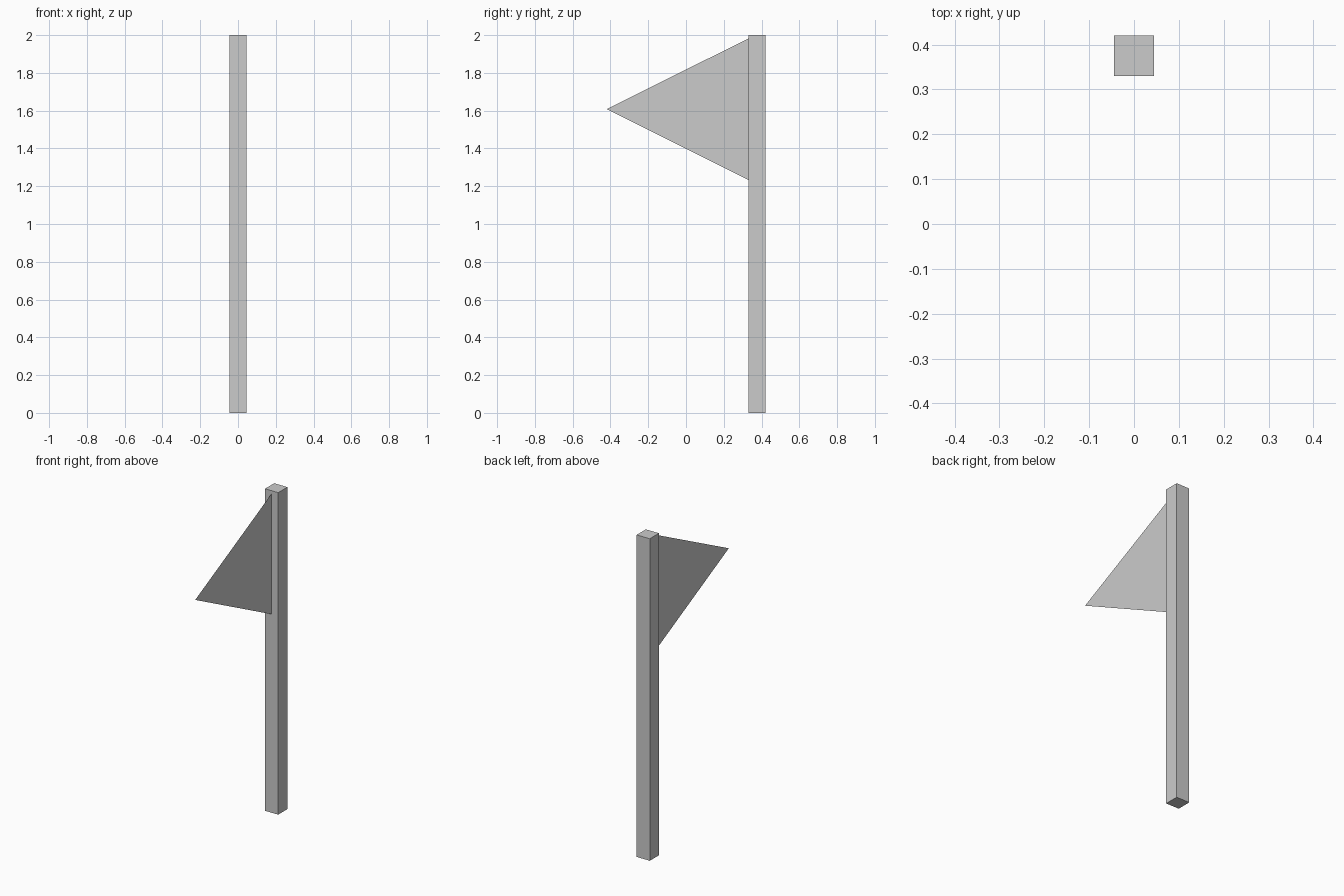
import bpy
import bmesh

if "Cube" in bpy.data.objects:
    bpy.data.objects.remove(bpy.data.objects["Cube"])


def add_object(name, bm):
    mesh = bpy.data.meshes.new(name)
    bm.to_mesh(mesh)
    bm.free()
    obj = bpy.data.objects.new(name, mesh)
    bpy.context.collection.objects.link(obj)
    return obj


HALF_DEPTH = 0.42
POLE_WIDTH = 0.09
POLE_HEIGHT = 2.0

# Square pole standing on the ground
bm = bmesh.new()
bmesh.ops.create_cube(bm, size=1)
bmesh.ops.scale(bm, vec=(POLE_WIDTH, POLE_WIDTH, POLE_HEIGHT), verts=bm.verts)
bmesh.ops.translate(bm, vec=(0, HALF_DEPTH - POLE_WIDTH / 2, POLE_HEIGHT / 2), verts=bm.verts)
add_object("pole", bm)

# Flat triangular pennant attached to the front face of the pole
attach_y = HALF_DEPTH - POLE_WIDTH
bm = bmesh.new()
corners = [(0, attach_y, 1.233), (0, attach_y, 1.982), (0, -HALF_DEPTH, 1.608)]
bm.faces.new([bm.verts.new(c) for c in reversed(corners)])
bm.normal_update()
add_object("pennant", bm)
